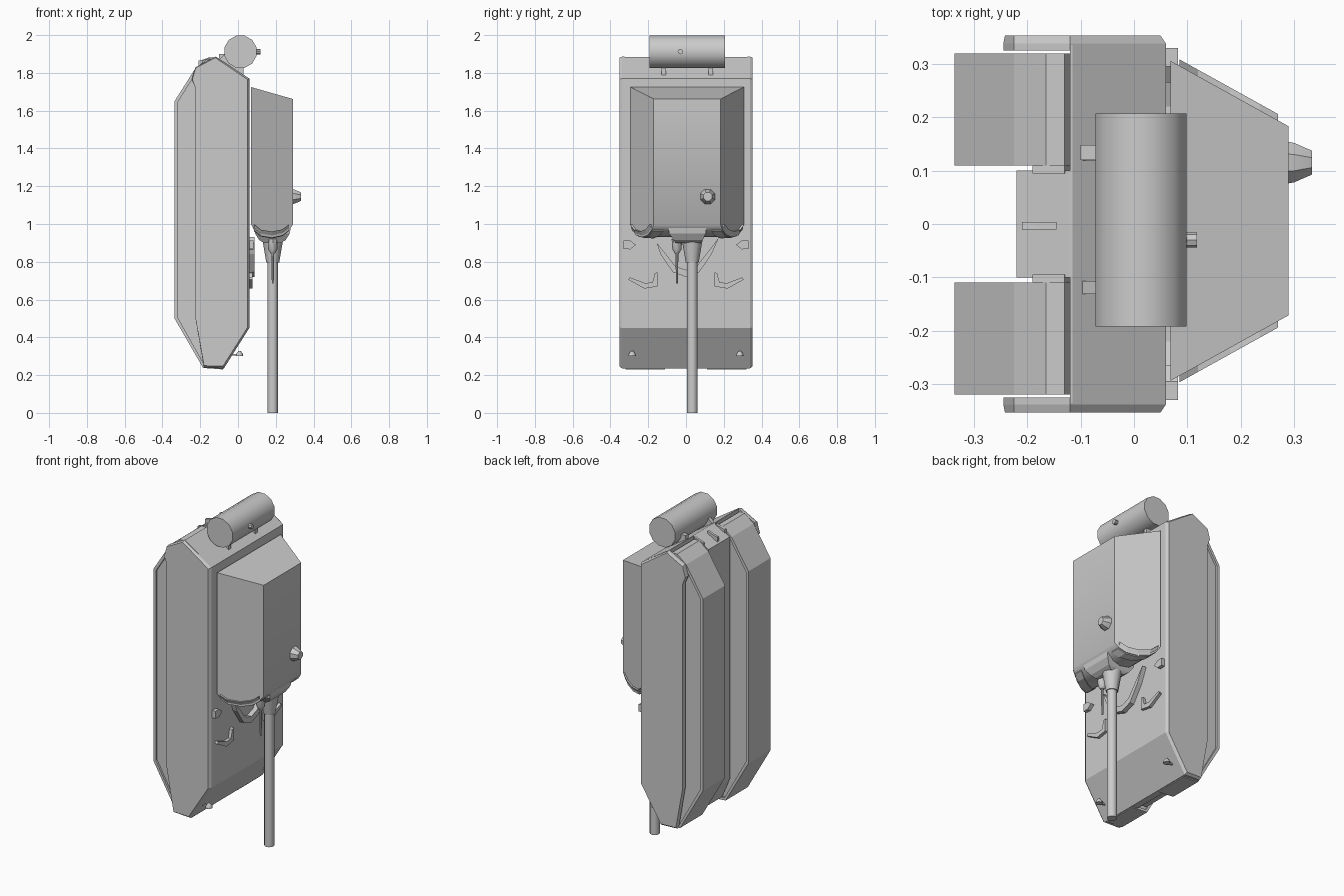
import bpy, bmesh, math
from mathutils import Vector


def finish(name, bm, smooth=False):
    bmesh.ops.recalc_face_normals(bm, faces=bm.faces)
    me = bpy.data.meshes.new(name)
    bm.to_mesh(me)
    bm.free()
    ob = bpy.data.objects.new(name, me)
    bpy.context.collection.objects.link(ob)
    if smooth:
        bpy.context.view_layer.objects.active = ob
        ob.select_set(True)
        bpy.ops.object.shade_smooth_by_angle(angle=math.radians(40))
        ob.select_set(False)
    return ob


def loft(name, rings, caps=True, closed=False, smooth=False):
    """Skin a list of equally long point rings."""
    bm = bmesh.new()
    vs = [[bm.verts.new(p) for p in r] for r in rings]
    n = len(vs[0])
    pairs = list(zip(vs, vs[1:])) + ([(vs[-1], vs[0])] if closed else [])
    for a, b in pairs:
        for i in range(n):
            j = (i + 1) % n
            bm.faces.new((a[i], a[j], b[j], b[i]))
    if caps and not closed:
        bm.faces.new(vs[0])
        bm.faces.new(vs[-1])
    return finish(name, bm, smooth)


def slab_y(name, prof, y0, y1):
    return loft(name, [[(x, y, z) for x, z in prof] for y in (y0, y1)])


def slab_x(name, prof, x0, x1):
    return loft(name, [[(x, y, z) for y, z in prof] for x in (x0, x1)])


def turned(name, axis, stations, sides=12, turn=0.0):
    """Round part along an axis; stations are (x, y, z, radius)."""
    rings = []
    for x, y, z, r in stations:
        ring = []
        for i in range(sides):
            a = 2 * math.pi * (i + turn) / sides
            u, v = r * math.cos(a), r * math.sin(a)
            off = {'x': (0, u, v), 'y': (u, 0, v), 'z': (u, v, 0)}[axis]
            ring.append(Vector((x, y, z)) + Vector(off))
        rings.append(ring)
    return loft(name, rings, smooth=True)


def box(name, x0, x1, y0, y1, z0, z1):
    return slab_y(name, [(x0, z0), (x1, z0), (x1, z1), (x0, z1)], y0, y1)


# Hull: upper body across the full width, belly between the tracks
upper = [(-0.12, 0.24), (-0.075, 0.235), (0.06, 0.45), (0.06, 1.77), (-0.115, 1.885), (-0.12, 1.885)]
slab_y("hull_body", upper, -0.335, 0.335)
slab_y("hull_belly", [(-0.12, 0.26), (-0.17, 0.26), (-0.22, 0.38), (-0.22, 1.83), (-0.12, 1.885)], -0.1, 0.1)

# Skirts with a bevelled outer edge along the deck
skirt = [(-0.18, 0.24), (-0.075, 0.235), (0.06, 0.45), (0.06, 1.77), (-0.12, 1.886),
         (-0.225, 1.83), (-0.245, 1.765), (-0.225, 1.72), (-0.225, 0.5)]
skirt_out = [(-0.18, 0.25), (-0.08, 0.247), (0.05, 0.452), (0.05, 1.765), (-0.12, 1.88),
             (-0.225, 1.825), (-0.242, 1.765), (-0.225, 1.72), (-0.225, 0.5)]
for s, side in ((1, "left"), (-1, "right")):
    rings = [[(x, s * y, z) for x, z in p]
             for p, y in ((skirt, 0.325), (skirt, 0.338), (skirt_out, 0.353))]
    loft("skirt_" + side, rings)

# Tracks: belt ring around a recessed core
belt = [(-0.336, 0.5), (-0.336, 1.65), (-0.225, 1.825), (-0.165, 1.873), (-0.13, 1.872),
        (-0.09, 1.8), (-0.09, 0.3), (-0.08, 0.23), (-0.185, 0.238)]
inner = [(-0.32, 0.507), (-0.32, 1.643), (-0.215, 1.81), (-0.16, 1.855), (-0.135, 1.855),
         (-0.105, 1.79), (-0.105, 0.31), (-0.095, 0.246), (-0.178, 0.254)]
for s, side in ((1, "left"), (-1, "right")):
    a, b = s * 0.11, s * 0.32
    loft("track_belt_" + side, [[(x, y, z) for x, z in p]
                                for p, y in ((belt, a), (belt, b), (inner, b), (inner, a))], closed=True)
    slab_y("track_core_" + side, inner, s * 0.122, s * 0.308)
    # Rear guide strip beside each track
    slab_y("track_guide_" + side, [(-0.19, 1.8), (-0.19, 1.865), (-0.13, 1.885), (-0.12, 1.8)],
           s * 0.095, s * 0.11)

# Rear tow tab
slab_y("rear_tow_tab", [(-0.21, 1.82), (-0.21, 1.865), (-0.185, 1.87), (-0.145, 1.885), (-0.145, 1.84)],
       -0.01, 0.004)


# Turret: sections from base to roof, rounded front and sloping sides
def half(x):
    return 0.3 - (x - 0.068) / 0.222 * 0.123


def back(x):
    return 1.725 - (x - 0.068) / 0.222 * 0.063


front = [(0.068, 1.0), (0.085, 0.968), (0.12, 0.94), (0.18, 0.93), (0.235, 0.942), (0.27, 0.968), (0.29, 0.995)]
rings = []
for x, f in front:
    h = half(x)
    rings.append([(x, 0.006 - h, f), (x, 0.006 + h, f), (x, 0.006 + h, back(x)), (x, 0.006 - h, back(x))])
loft("turret", rings, smooth=True)

# Curved cheek plates at the turret front corners
for s, side in ((1, "left"), (-1, "right")):
    rings = []
    for x, f in front[1:-1]:
        o, i = 0.006 + s * (half(x) + 0.012), 0.006 + s * (half(x) - 0.06)
        rings.append([(x, o, f + 0.03), (x, o - s * 0.02, f - 0.004), (x, i, f - 0.006), (x, i, f + 0.03)])
    loft("turret_cheek_" + side, rings)

# Mantlet, main gun and secondary gun
rings = []
for z, y0, y1, hx in ((1.0, -0.095, 0.11, 0.1), (0.95, -0.09, 0.105, 0.092), (0.915, -0.065, 0.088, 0.07), (0.9, -0.055, 0.075, 0.045)):
    rings.append([(0.182 - hx, y0, z), (0.182 + hx, y0, z), (0.182 + hx, y1, z), (0.182 - hx, y1, z)])
loft("mantlet", rings)
turned("gun_sleeve", 'z', [(0.184, 0.033, 0.94, 0.06), (0.184, 0.033, 0.9, 0.052), (0.184, 0.033, 0.795, 0.034)])
turned("gun_barrel", 'z', [(0.184, 0.033, 0.85, 0.028), (0.184, 0.033, 0.0, 0.028)])
turned("second_gun_sleeve", 'z', [(0.184, -0.048, 0.92, 0.028), (0.184, -0.048, 0.865, 0.024), (0.184, -0.048, 0.845, 0.012)], 8)
turned("second_gun_barrel", 'z', [(0.184, -0.048, 0.86, 0.008), (0.184, -0.048, 0.685, 0.005)], 8)

# Roof periscope
turned("roof_periscope", 'x', [(0.285, 0.115, 1.145, 0.043), (0.3, 0.115, 1.145, 0.04), (0.334, 0.115, 1.145, 0.024)], 8, 0.5)

# Rear fuel drum with cap, bracket and cradles
turned("fuel_drum", 'y', [(0.013, -0.192, 1.912, 0.088), (0.013, 0.207, 1.912, 0.088)], 12, 0.5)
turned("drum_cap", 'x', [(0.09, -0.03, 1.912, 0.014), (0.118, -0.03, 1.912, 0.014)], 8)
box("drum_bracket", -0.1, -0.07, 0.12, 0.148, 1.86, 1.9)
for s in (-1, 1):
    y = 0.006 + s * 0.125
    slab_y("drum_cradle", [(-0.1, 1.87), (0.03, 1.78), (0.03, 1.85), (-0.04, 1.87), (-0.07, 1.9)], y - 0.012, y + 0.012)

# Deck fittings: splash guards, vision blocks, headlights
guard = [(-0.155, 0.9), (-0.135, 0.84), (-0.07, 0.745), (0, 0.72), (0.07, 0.745), (0.135, 0.84), (0.175, 0.93),
         (0.13, 0.87), (0.055, 0.775), (0, 0.757), (-0.055, 0.775), (-0.13, 0.87)]
slab_x("hatch_splash_guard", guard, 0.055, 0.088)
hook = [(0.305, 0.705), (0.298, 0.718), (0.22, 0.688), (0.178, 0.69), (0.165, 0.74), (0.15, 0.745),
        (0.15, 0.67), (0.22, 0.658)]
block = [(0.33, 0.868), (0.33, 0.912), (0.295, 0.912), (0.265, 0.89), (0.295, 0.866)]
for s, side in ((1, "left"), (-1, "right")):
    slab_x("curved_guard_" + side, [(s * y, z) for y, z in hook], 0.055, 0.078)
    slab_x("vision_block_" + side, [(s * y, z) for y, z in block], 0.055, 0.082)
    y = s * 0.285
    turned("headlight_" + side, 'z', [(0.008, y, 0.3, 0.02), (0.008, y, 0.312, 0.018), (0.008, y, 0.328, 0.006)], 8)
    box("headlight_stalk_" + side, -0.04, 0.005, y - 0.005, y + 0.005, 0.303, 0.313)
